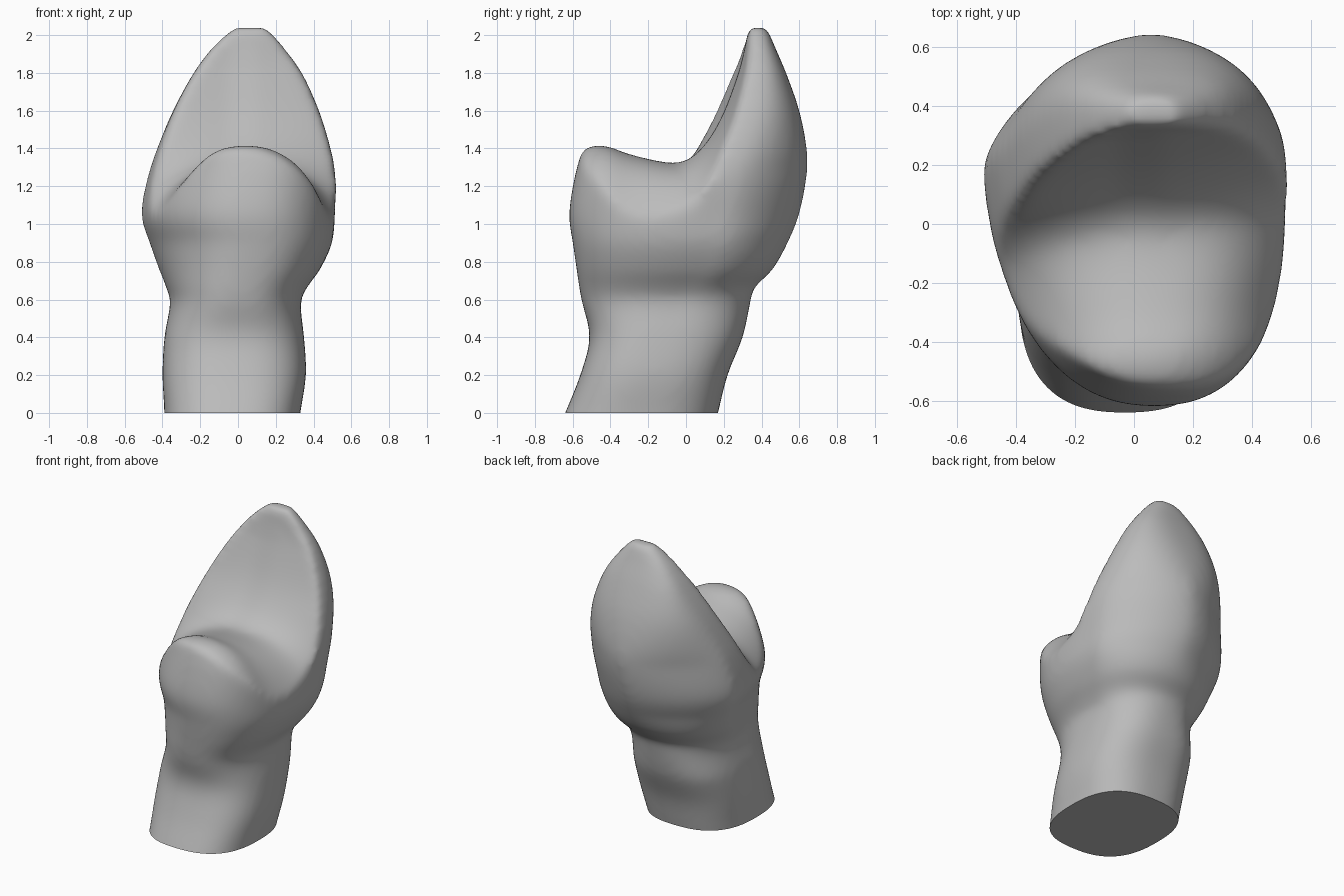
import bpy, bmesh, math

cube = bpy.data.objects.get("Cube")
if cube:
    bpy.data.objects.remove(cube)

enamel = bpy.data.materials.new("neutral grey")
enamel.use_nodes = True
enamel.diffuse_color = (0.5, 0.5, 0.5, 1)
enamel.node_tree.nodes["Principled BSDF"].inputs["Base Color"].default_value = (0.5, 0.5, 0.5, 1)

# Outline levels: z, right x, left x, front y, back y, y of widest point
LEVELS = [
    (-.2, -.39, .30, -.72, .12, -.28),
    (0, -.39, .33, -.64, .17, -.23),
    (.2, -.40, .36, -.56, .22, -.18),
    (.4, -.39, .35, -.51, .30, -.12),
    (.58, -.36, .33, -.55, .34, -.02),
    (.66, -.38, .36, -.565, .36, .02),
    (.76, -.42, .43, -.58, .46, .10),
    (.9, -.47, .49, -.60, .54, .16),
    (1.05, -.515, .505, -.62, .60, .18),
    (1.25, -.48, .515, -.59, .64, .22),
    (1.4, -.43, .49, -.55, .64, .26),
    (1.6, -.345, .43, -.5, .60, .32),
    (1.8, -.235, .34, -.4, .53, .36),
    (1.94, -.13, .24, -.2, .47, .38),
    (2.04, -.02, .15, .1, .43, .38),
]
# Chewing surface along its middle: y, z
SADDLE = [(-.9, 1.2), (-.62, 1.36), (-.46, 1.42), (-.3, 1.37), (-.1, 1.325),
          (0, 1.335), (.1, 1.42), (.2, 1.59), (.3, 1.87), (.4, 2.2), (.9, 2.3)]


def spline(rows, steps):
    """Smooth curve through rows of any width."""
    out = []
    for i in range(len(rows) - 1):
        a, b = rows[max(i - 1, 0)], rows[i]
        c, d = rows[i + 1], rows[min(i + 2, len(rows) - 1)]
        for s in range(steps):
            t = s / steps
            out.append([q + t / 2 * (r - p + t * (2 * p - 5 * q + 4 * r - w + t * (3 * (q - r) + w - p)))
                        for p, q, r, w in zip(a, b, c, d)])
    return out + [list(rows[-1])]


def make_object(name, bm):
    bmesh.ops.recalc_face_normals(bm, faces=bm.faces)
    mesh = bpy.data.meshes.new(name)
    bm.to_mesh(mesh)
    bm.free()
    ob = bpy.data.objects.new(name, mesh)
    bpy.context.collection.objects.link(ob)
    return ob


def blend_in(value, start, end):
    return min(max((value - start) / (end - start), 0), 1)


def outline(level, count=72):
    """Rounded section: squarish root, crown with a pointed back."""
    z, x0, x1, y0, y1, yc = level
    crown = blend_in(z, .4, .9) * (1 - blend_in(z, 1.3, 1.8))
    points = []
    for k in range(count):
        a = 2 * math.pi * k / count
        c, s = math.cos(a), math.sin(a)
        n = 2.6 - crown * (.95 if s > 0 else .3)
        px = math.copysign(abs(c) ** (2 / n), c)
        py = math.copysign(abs(s) ** (2 / n), s)
        dy = py * ((y1 - yc) if s > 0 else (yc - y0))
        points.append(((x0 + x1) / 2 + px * (x1 - x0) / 2 + .09 * crown * abs(dy), yc + dy, z))
    return points


# Root and crown wall, lofted through the outline levels
bm = bmesh.new()
rings = [[bm.verts.new(p) for p in outline(lv)] for lv in spline(LEVELS, 5)]
for low, high in zip(rings, rings[1:]):
    for k in range(len(low)):
        j = (k + 1) % len(low)
        bm.faces.new((low[k], low[j], high[j], high[k]))
bm.faces.new(rings[0])
bm.faces.new(rings[-1])
tooth = make_object("tooth", bm)

# Solid below the chewing surface, used to trim the crown
curve = spline(SADDLE, 6)


def surface(x, y):
    y += .22 * max(-x - .05, 0) - .14 * max(x - .1, 0)
    for (ya, za), (yb, zb) in zip(curve, curve[1:]):
        if ya <= y <= yb:
            z = za + (zb - za) * (y - ya) / (yb - ya)
            break
    else:
        z = curve[0][1] if y < 0 else curve[-1][1]
    side = 1.1 - .5 * blend_in(y, -.4, -.1) - .4 * blend_in(y, -.1, .15)
    dx = x - .04
    return z - side * (dx ** 2 + 4 * dx ** 4)


bm = bmesh.new()
bmesh.ops.create_grid(bm, x_segments=48, y_segments=56, size=.8)
top = bm.faces[:]
base = bmesh.ops.extrude_face_region(bm, geom=top)["geom"]
lowered = {v for v in base if isinstance(v, bmesh.types.BMVert)}
for v in bm.verts:
    v.co.z = -1 if v in lowered else surface(v.co.x, v.co.y)
trim = make_object("chewing_surface_trim", bm)
trim.hide_render = True

# Trim, then blend everything into one smooth body
cut = tooth.modifiers.new("trim", "BOOLEAN")
cut.operation, cut.solver, cut.object = "INTERSECT", "EXACT", trim
blend = tooth.modifiers.new("blend", "REMESH")
blend.mode, blend.voxel_size = "VOXEL", .02
soften = tooth.modifiers.new("soften", "SMOOTH")
soften.factor, soften.iterations = .5, 24
bpy.context.view_layer.update()
graph = bpy.context.evaluated_depsgraph_get()
body = bpy.data.meshes.new_from_object(tooth.evaluated_get(graph))
tooth.modifiers.clear()
tooth.data = body
bpy.data.objects.remove(trim)

# Flat cut at the foot of the root
bm = bmesh.new()
bm.from_mesh(body)
bmesh.ops.bisect_plane(bm, geom=bm.verts[:] + bm.edges[:] + bm.faces[:],
                       plane_co=(0, 0, 0), plane_no=(0, 0, 1), clear_inner=True)
bmesh.ops.holes_fill(bm, edges=[e for e in bm.edges if e.is_boundary])
bmesh.ops.recalc_face_normals(bm, faces=bm.faces)
bm.to_mesh(body)
bm.free()

body.materials.clear()
body.materials.append(enamel)
bpy.ops.object.select_all(action="DESELECT")
tooth.select_set(True)
bpy.context.view_layer.objects.active = tooth
bpy.ops.object.shade_smooth_by_angle(angle=math.radians(50))
